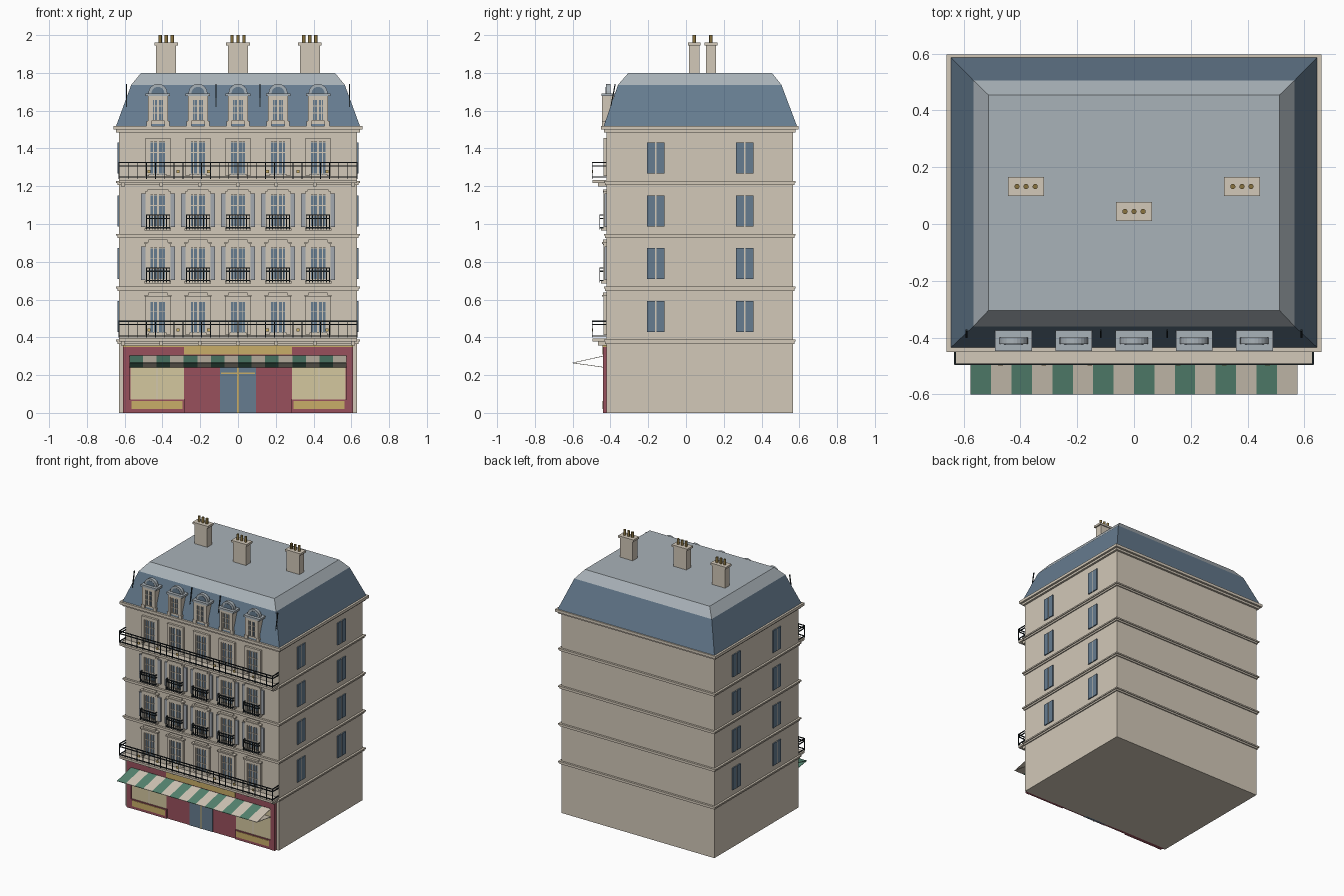
import bpy, bmesh
from math import pi
from mathutils import Matrix, Vector

old = bpy.data.objects.get("Cube")
if old:
    bpy.data.objects.remove(old)


def material(name, code):
    m = bpy.data.materials.new(name)
    chans = [int(code[i:i + 2], 16) / 255 for i in (0, 2, 4)]
    col = [c / 12.92 if c < 0.04 else ((c + 0.055) / 1.055) ** 2.4 for c in chans] + [1]
    m.use_nodes = True
    m.diffuse_color = col
    m.node_tree.nodes["Principled BSDF"].inputs["Base Color"].default_value = col
    return m


stone = material("limestone", "d2c8b8")
slate = material("slate_blue", "667c90")
zinc = material("zinc_grey", "a9b2b8")
iron = material("wrought_iron", "20282c")
gold = material("gold_trim", "c8ad68")
red = material("shop_red", "98505c")
green = material("awning_green", "568672")
cream = material("shop_window_cream", "d3c79f")
brass = material("chimney_pot_brass", "8a7440")
shutter_grey = material("shutter_grey", "a2a8b0")

parts = {}


def mesh(name, mat):
    if name not in parts:
        parts[name] = (bmesh.new(), mat)
    return parts[name][0]


def prism(name, mat, low, high):
    """Closed solid between two loops of equal length."""
    bm = mesh(name, mat)
    a = [bm.verts.new(p) for p in low]
    b = [bm.verts.new(p) for p in high]
    bm.faces.new(a[::-1])
    bm.faces.new(b)
    for i in range(len(a)):
        j = (i + 1) % len(a)
        bm.faces.new((a[i], a[j], b[j], b[i]))


def rect(x, y, z):
    return [(x[0], y[0], z), (x[1], y[0], z), (x[1], y[1], z), (x[0], y[1], z)]


def box(name, mat, x, y, z):
    prism(name, mat, rect(x, y, z[0]), rect(x, y, z[1]))


def around(c, half):
    return (c - half, c + half)


def cylinder(name, mat, centre, radius, depth, turn=0.0, sides=16):
    bmesh.ops.create_cone(mesh(name, mat), cap_ends=True, segments=sides,
                          radius1=radius, radius2=radius, depth=depth,
                          matrix=Matrix.Translation(centre) @ Matrix.Rotation(turn, 4, 'X'))


HALF, FRONT, BACK, EAVE = 0.63, -0.42, 0.566, 1.52
FLOORS = [0.378 + 0.28 * k for k in range(4)]
BAYS = [0.212 * k for k in range(-2, 3)]


def front_box(name, mat, x, out, z, depth=0.02):
    """Box standing proud of the front wall by the distance out."""
    box(name, mat, x, (FRONT - out, FRONT - out + depth), z)


def storey_band(name, out, z):
    box(name, stone, (-HALF - out, HALF + out), (FRONT - out, BACK + out), z)


# Walls, storey bands and main cornice
box("walls", stone, (-HALF, HALF), (FRONT, BACK), (0, EAVE))
for b in FLOORS:
    storey_band("storey_bands", 0.008, (b - 0.012, b))
    storey_band("storey_bands", 0.015, (b, b + 0.01))
storey_band("cornice", 0.015, (1.485, 1.5))
storey_band("cornice", 0.03, (1.5, EAVE))

# Mansard roof
eave = rect((-0.645, 0.645), (-0.435, 0.587), EAVE)
knee = rect((-0.565, 0.565), (-0.36, 0.505), 1.737)
crown = rect((-0.513, 0.513), (-0.305, 0.455), 1.8)
prism("mansard_slope", slate, eave, knee)
prism("upper_roof", zinc, knee, crown)

# Chimneys with pots
for cx, cy in ((-0.38, 0.132), (0, 0.044), (0.38, 0.132)):
    box("chimneys", stone, around(cx, 0.053), around(cy, 0.027), (1.79, 1.945))
    box("chimney_caps", stone, around(cx, 0.063), around(cy, 0.034), (1.945, 1.96))
    for k in (-1, 0, 1):
        cylinder("chimney_pots", brass, (cx + k * 0.032, cy, 1.977), 0.009, 0.046)


def casement(cx, low, high, half, y_glass):
    """Two glazed leaves with glazing bars."""
    box("window_glass", slate, around(cx, half), (y_glass - 0.003, y_glass + 0.01), (low, high))
    bars = (y_glass - 0.009, y_glass)
    for x in (-half + 0.004, 0, half - 0.004):
        box("window_bars", stone, around(cx + x, 0.005), bars, (low, high))
    for s in (-0.5, 0.5):
        box("window_bars", stone, around(cx + s * half, 0.0015), bars, (low, high))
    for t in (0.02, 0.36, 0.68, 0.98):
        z = low + t * (high - low)
        box("window_bars", stone, around(cx, half), bars, around(z, 0.002))


def rail_run(name, half, out, low, high, count):
    """Iron railing on three sides in front of the wall."""
    y = FRONT - out
    levels = (low, high - 0.018, high)
    for z in levels:
        box(name, iron, (-half + name_x, half + name_x), around(y, 0.003), around(z, 0.003))
        for s in (-half, half):
            box(name, iron, around(name_x + s, 0.003), (y, FRONT), around(z, 0.003))
    for k in range(count + 1):
        x = name_x - half + 2 * half * k / count
        box(name, iron, around(x, 0.002), around(y, 0.002), (low - 0.01, high))


# Front windows
for k, b in enumerate(FLOORS):
    low, high = b + 0.045, b + 0.215
    for cx in BAYS:
        casement(cx, low, high, 0.047, FRONT)
        for s in (-1, 1):
            front_box("window_surrounds", stone, around(cx + s * 0.056, 0.01), 0.016, (low - 0.01, high))
        front_box("window_surrounds", stone, around(cx, 0.066), 0.016, (high, high + 0.022))
        if k in (0, 1):
            front_box("window_pediments", stone, around(cx, 0.072), 0.026, (high + 0.022, high + 0.032), 0.03)
            front_box("window_pediments", stone, around(cx, 0.05), 0.02, (high + 0.032, high + 0.045))
        if k in (1, 2):
            front_box("window_sills", stone, around(cx, 0.07), 0.03, (low - 0.018, low - 0.006), 0.035)
            front_box("window_heads", stone, around(cx, 0.055), 0.02, (high + 0.015, high + 0.03))
            for s in (-1, 1):
                front_box("shutters", shutter_grey, around(cx + s * 0.076, 0.014), 0.012, (low, high + 0.008))
            name_x = cx
            rail_run("window_guards", 0.06, 0.036, low - 0.003, low + 0.065, 8)

# Side windows, two leaves each
for b in FLOORS:
    for cy in (-0.161, 0.312):
        for s in (-1, 1):
            for side in (-1, 1):
                box("side_windows", slate, around(side * HALF, 0.008),
                    around(cy + s * 0.025, 0.021), (b + 0.05, b + 0.214))
        for side in (-1, 1):
            box("side_window_posts", stone, around(side * HALF, 0.006), around(cy, 0.004), (b + 0.05, b + 0.214))

# Long balconies with consoles, railings and gilded ornaments
name_x = 0
for b in (FLOORS[0], FLOORS[-1]):
    front_box("balcony_slabs", stone, (-HALF, HALF), 0.075, (b, b + 0.016), 0.08)
    for k in range(-3, 4):
        front_box("balcony_consoles", stone, around(k * 0.203, 0.01), 0.045, (b - 0.02, b), 0.05)
    rail_run("balcony_railings", HALF, 0.074, b + 0.03, b + 0.107, 26)
    for x in (0.155, 0.317, 0.47):
        for s in (-1, 1):
            front_box("railing_ornaments", gold, around(s * x, 0.008), 0.078, around(b + 0.06, 0.008), 0.006)

# Dormers with arched hoods
for cx in BAYS:
    box("dormer_bodies", stone, around(cx, 0.05), (-0.432, -0.36), (EAVE, 1.68))
    casement(cx, 1.545, 1.662, 0.036, -0.434)
    for s in (-1, 1):
        box("dormer_frames", stone, around(cx + s * 0.044, 0.009), (-0.445, -0.425), (EAVE, 1.68))
        box("dormer_feet", stone, around(cx + s * 0.052, 0.009), (-0.446, -0.425), (EAVE, 1.545))
    box("dormer_frames", stone, around(cx, 0.05), (-0.445, -0.425), (1.662, 1.68))
    box("dormer_roofs", zinc, around(cx, 0.065), (-0.447, -0.367), (1.677, 1.692))
    cylinder("dormer_hoods", zinc, (cx, -0.411, 1.692), 0.05, 0.024, pi / 2, 24)
    cylinder("dormer_roundels", slate, (cx, -0.423, 1.692), 0.034, 0.004, pi / 2, 24)

# Slender roof rods
for x in (-0.59, -0.117, 0.117, 0.59):
    prism("roof_rods", iron, rect(around(x, 0.003), around(-0.398, 0.003), 1.62),
          rect(around(x, 0.003), around(-0.375, 0.003), 1.74))

# Shopfront: red panelling, fascia, show windows and door
front_box("shop_panelling", red, (-0.61, 0.61), 0.01, (0, 0.35))
front_box("shop_fascia", red, (-0.61, 0.61), 0.018, (0.305, 0.35))
front_box("shop_top_trim", gold, (-0.61, 0.61), 0.021, (0.35, 0.356))
front_box("shop_sign", gold, around(0, 0.285), 0.022, (0.31, 0.348))
front_box("shop_door", slate, around(0, 0.095), 0.013, (0, 0.285))
front_box("door_trim", gold, around(0, 0.004), 0.017, (0, 0.285))
front_box("door_trim", gold, around(0, 0.09), 0.016, around(0.21, 0.003))
for s in (-1, 1):
    front_box("shop_pilasters", red, around(s * 0.592, 0.018), 0.02, (0, 0.35))
    front_box("shop_plinth", red, around(s * 0.43, 0.15), 0.018, (0, 0.07))
    front_box("show_windows", cream, around(s * 0.428, 0.141), 0.013, (0.072, 0.3))
    front_box("show_window_bars", stone, around(s * 0.428, 0.003), 0.015, (0.072, 0.3))
    front_box("plinth_panels", gold, around(s * 0.428, 0.135), 0.021, (0.02, 0.064))

# Striped awning, a top sheet and a lower return
STRIPES, REACH = 16, 0.575
width = 2 * REACH / STRIPES
thick = Vector((0, 0, 0.003))
for k in range(STRIPES):
    x0 = -REACH + k * width
    name, mat = ("awning_cream_stripes", stone) if k % 2 else ("awning_green_stripes", green)
    for z_wall in (0.3, 0.24):
        sheet = [Vector(p) for p in ((x0, -0.6, 0.263), (x0 + width, -0.6, 0.263),
                                     (x0 + width, -0.435, z_wall), (x0, -0.435, z_wall))]
        prism(name, mat, sheet, [p + thick for p in sheet])

# Turn every part into an object
for name, (bm, mat) in parts.items():
    bmesh.ops.recalc_face_normals(bm, faces=bm.faces)
    data = bpy.data.meshes.new(name)
    bm.to_mesh(data)
    bm.free()
    data.materials.append(mat)
    bpy.context.scene.collection.objects.link(bpy.data.objects.new(name, data))
